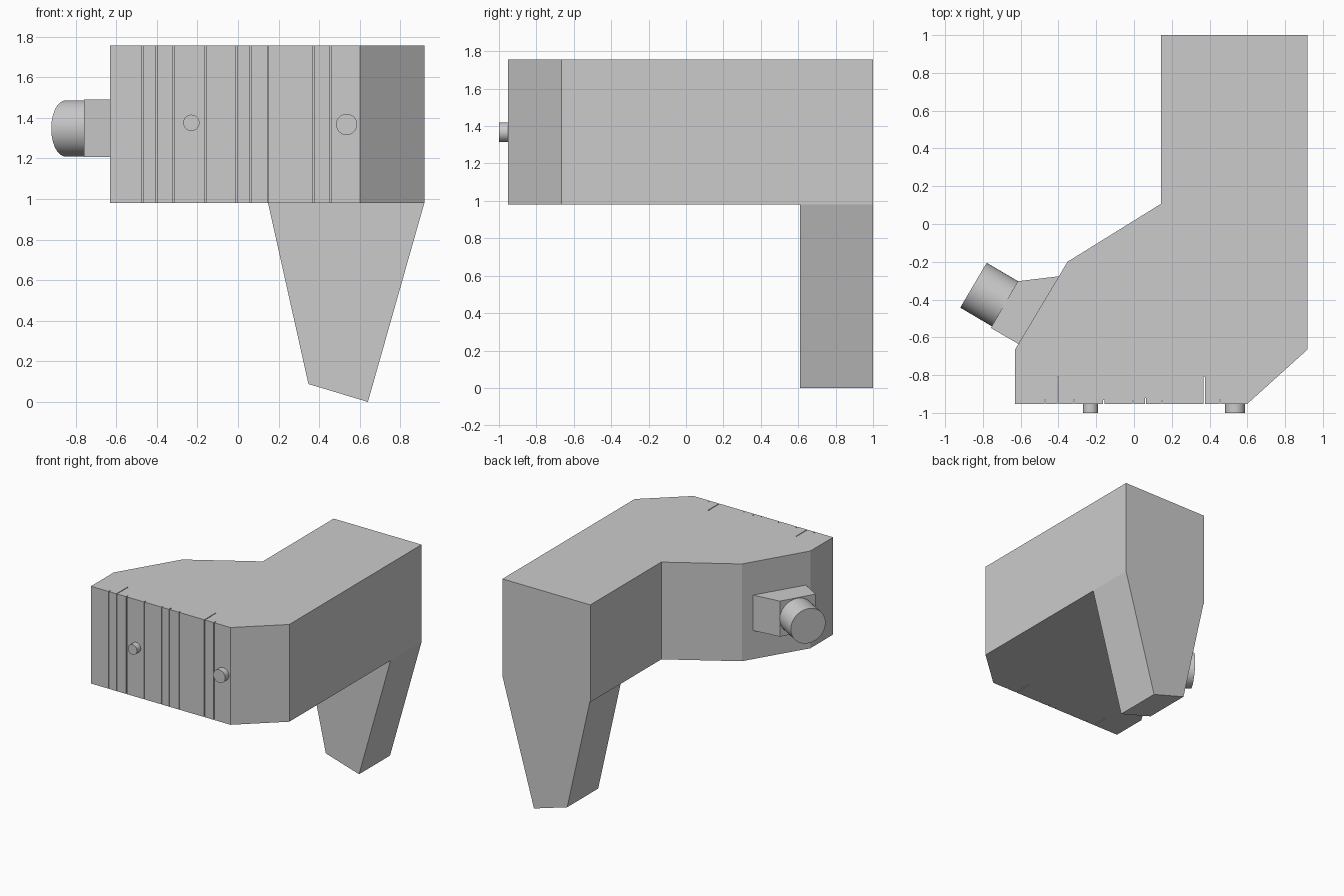
import bpy
import bmesh
from math import radians
from mathutils import Vector

cube = bpy.data.objects.get("Cube")
if cube:
    bpy.data.objects.remove(cube)

grey = bpy.data.materials.new("plain_grey")
grey.use_nodes = True
colour = (0.6, 0.6, 0.6, 1)
grey.diffuse_color = colour
grey.node_tree.nodes["Principled BSDF"].inputs["Base Color"].default_value = colour


def prism(name, outline, offset):
    """Extrude a closed outline of 3D points along an offset."""
    bm = bmesh.new()
    face = bm.faces.new([bm.verts.new(p) for p in outline])
    moved = bmesh.ops.extrude_face_region(bm, geom=[face], use_keep_orig=True)
    verts = [g for g in moved["geom"] if isinstance(g, bmesh.types.BMVert)]
    bmesh.ops.translate(bm, verts=verts, vec=offset)
    bmesh.ops.recalc_face_normals(bm, faces=bm.faces)
    mesh = bpy.data.meshes.new(name)
    bm.to_mesh(mesh)
    bm.free()
    mesh.materials.append(grey)
    obj = bpy.data.objects.new(name, mesh)
    bpy.context.collection.objects.link(obj)
    return obj


def rod(name, start, end, radius):
    """Smooth round cylinder between two points."""
    start, end = Vector(start), Vector(end)
    axis = end - start
    bpy.ops.mesh.primitive_cylinder_add(
        vertices=48, radius=radius, depth=axis.length, location=(start + end) / 2,
        rotation=axis.to_track_quat("Z", "Y").to_euler())
    obj = bpy.context.object
    obj.name = name
    obj.data.materials.append(grey)
    bpy.ops.object.shade_smooth_by_angle(angle=radians(35))


BOTTOM, TOP, FRONT = 0.98, 1.755, -0.952

# Housing: plan outline with thin vertical slots notched into the front
slots = {-0.472: 0.02, -0.403: 0.145, -0.317: 0.02, -0.16: 0.02, -0.006: 0.015,
         0.06: 0.03, 0.148: 0.015, 0.372: 0.145, 0.455: 0.02}
plan = [(-0.63, FRONT)]
half = 0.003
for x, depth in slots.items():
    plan += [(x - half, FRONT), (x - half, FRONT + depth),
             (x + half, FRONT + depth), (x + half, FRONT)]
plan += [(0.6, FRONT), (0.918, -0.665), (0.918, 1), (0.143, 1),
         (0.143, 0.107), (-0.352, -0.2), (-0.63, -0.665)]
prism("housing", [(x, y, BOTTOM) for x, y in plan], (0, 0, TOP - BOTTOM))

# Tapered leg under the rear
leg = [(0.148, BOTTOM), (0.918, BOTTOM), (0.64, 0), (0.347, 0.088)]
prism("rear_leg", [(x, 0.61, z) for x, z in leg], (0, 0.39, 0))

# Side mount and round barrel on the slanted rear face
mount = [(-0.36, -0.27), (-0.4, -0.277), (-0.615, -0.303),
         (-0.758, -0.55), (-0.612, -0.635), (-0.57, -0.62)]
prism("side_mount", [(x, y, 1.207) for x, y in mount], (0, 0, 0.283))
rod("side_barrel", (-0.67, -0.43, 1.347), (-0.85, -0.324, 1.347), 0.138)

# Front knobs
rod("small_knob", (-0.23, FRONT + 0.01, 1.375), (-0.23, -1, 1.375), 0.04)
rod("large_knob", (0.535, FRONT + 0.01, 1.367), (0.535, -1, 1.367), 0.052)
